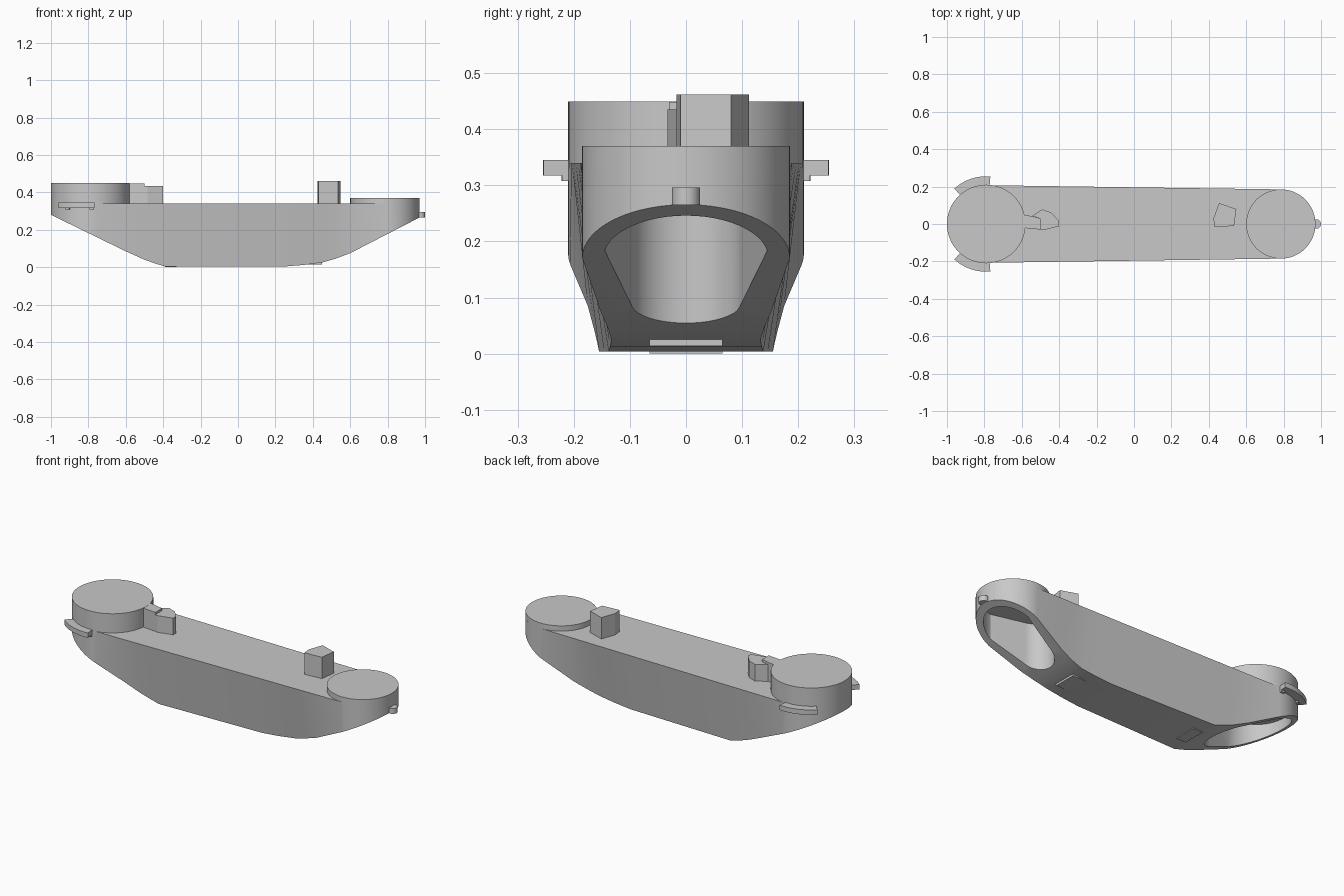
import bpy, bmesh
from math import cos, sin, radians

cube = bpy.data.objects.get("Cube")
if cube:
    bpy.data.objects.remove(cube, do_unlink=True)

COLOUR = (0.58, 0.58, 0.58, 1)
grey = bpy.data.materials.new("plain_grey")
grey.use_nodes = True
grey.diffuse_color = COLOUR
grey.node_tree.nodes["Principled BSDF"].inputs["Base Color"].default_value = COLOUR

DECK = 0.34
LEFT_X, LEFT_R = -0.79, 0.21
RIGHT_X, RIGHT_R = 0.785, 0.185


def finish(name, bm):
    bmesh.ops.recalc_face_normals(bm, faces=bm.faces)
    mesh = bpy.data.meshes.new(name)
    bm.to_mesh(mesh)
    bm.free()
    obj = bpy.data.objects.new(name, mesh)
    bpy.context.collection.objects.link(obj)
    mesh.materials.append(grey)
    return obj


def activate(obj):
    bpy.ops.object.select_all(action='DESELECT')
    obj.select_set(True)
    bpy.context.view_layer.objects.active = obj


def smooth(obj):
    activate(obj)
    bpy.ops.object.shade_smooth_by_angle(angle=radians(25))
    return obj


def prism(name, outline, low, high):
    """Extrude a plan outline between two heights."""
    bm = bmesh.new()
    face = bm.faces.new([bm.verts.new((x, y, low)) for x, y in outline])
    made = bmesh.ops.extrude_face_region(bm, geom=[face])
    for v in made["geom"]:
        if isinstance(v, bmesh.types.BMVert):
            v.co.z = high
    return finish(name, bm)


def arc(cx, r, start, end, steps):
    angles = [radians(start + (end - start) * i / steps) for i in range(steps + 1)]
    return [(cx + r * cos(a), r * sin(a)) for a in angles]


def circle(cx, r, steps=64):
    return arc(cx, r, 0, 360, steps)[:-1]


def box(name, x0, x1, y0, y1, z0, z1):
    return prism(name, [(x0, y0), (x1, y0), (x1, y1), (x0, y1)], z0, z1)


# Stations along the body: x, deck half width, bottom half width, bottom height
stations = []
for x, y in arc(LEFT_X, LEFT_R, 180, 80, 32):
    stations.append((x, y, y, 0.28 - (x + 1) * 0.4875))
left_edge = stations[-1]
right_arc = arc(RIGHT_X, RIGHT_R, 90, 0, 32)
keel = [(-0.6, 0.175, 0.085), (-0.5, 0.163, 0.04), (-0.44, 0.158, 0.019),
        (-0.39, 0.155, 0.004), (-0.05, 0.146, 0.004), (0.25, 0.138, 0.004),
        (0.35, 0.135, 0.012), (0.45, 0.133, 0.025), (0.52, 0.139, 0.045), (0.6, 0.152, 0.075)]
for x, y, z in keel:
    t = (x - left_edge[0]) / (RIGHT_X - left_edge[0])
    stations.append((x, left_edge[1] + t * (RIGHT_R - left_edge[1]), y, z))
for x, y in right_arc:
    stations.append((x, y, y, 0.075 + (x - 0.6) * 0.515))

# Boat-shaped body: straight sides ruled from the deck edge to the keel edge
bm = bmesh.new()
rings = []
for x, top, low, z in stations:
    ring = [(x, top, DECK), (x, low, z), (x, -low, z), (x, -top, DECK)]
    rings.append([bm.verts.new(p) for p in ring])
for a, b in zip(rings, rings[1:]):
    for i in range(4):
        j = (i + 1) % 4
        bm.faces.new((a[i], a[j], b[j], b[i]))
bm.faces.new(rings[0])
bm.faces.new(rings[-1])
bmesh.ops.remove_doubles(bm, verts=bm.verts, dist=0.0005)
body = finish("body", bm)


# Open wells rising from the sloped ends
def cut(outline, low, high):
    cutter = prism("cutter", outline, low, high)
    mod = body.modifiers.new("well", 'BOOLEAN')
    mod.object = cutter
    mod.operation = 'DIFFERENCE'
    mod.solver = 'EXACT'
    activate(body)
    bpy.ops.object.modifier_apply(modifier=mod.name)
    bpy.data.objects.remove(cutter, do_unlink=True)


cut(arc(RIGHT_X, 0.147, -80, 80, 24) + arc(0.645, 0.1, 100, 260, 24), -0.1, 0.325)
cut(arc(LEFT_X, 0.178, 80, 280, 32) + arc(-0.64, 0.14, -75, 75, 24), -0.1, 0.325)
smooth(body)

# Round lids at both ends
smooth(prism("large_drum", circle(LEFT_X, LEFT_R, 96), 0.33, 0.449))
smooth(prism("small_drum", circle(RIGHT_X, RIGHT_R, 96), 0.33, 0.37))

# Deck blocks
prism("drum_neck", [(-0.6, -0.02), (-0.5, -0.03), (-0.5, 0.03), (-0.545, 0.042), (-0.6, 0.05)], 0.33, 0.448)
prism("neck_block", [(-0.5, -0.031), (-0.485, -0.033), (-0.4, -0.012), (-0.4, 0.015),
                     (-0.44, 0.06), (-0.49, 0.078), (-0.545, 0.043), (-0.5, 0.03)], 0.33, 0.435)
prism("deck_block", [(0.43, -0.017), (0.535, -0.01), (0.547, 0.08), (0.455, 0.112), (0.425, 0.03)], 0.33, 0.462)

# Knob on the small end
smooth(prism("end_knob", circle(0.975, 0.025, 32), 0.265, 0.296))

# Curved side handles with small feet, one on each side of the large drum
for side, mirror in (("left", 1), ("right", -1)):
    ring = arc(LEFT_X, 0.255, 85, 132, 16) + arc(LEFT_X, 0.205, 132, 85, 16)
    smooth(prism(side + "_handle", [(x, y * mirror) for x, y in ring], 0.317, 0.345))
    for i, (a, b) in enumerate(((85, 91), (121, 127))):
        foot = arc(LEFT_X, 0.222, a, b, 3) + arc(LEFT_X, 0.205, b, a, 3)
        prism(f"{side}_handle_foot_{i + 1}", [(x, y * mirror) for x, y in foot], 0.308, 0.32)

# Keel tabs
box("front_keel_tab", 0.37, 0.45, -0.065, 0.065, 0.014, 0.028)
box("rear_keel_tab", -0.39, -0.33, -0.065, 0.065, 0.0, 0.02)
